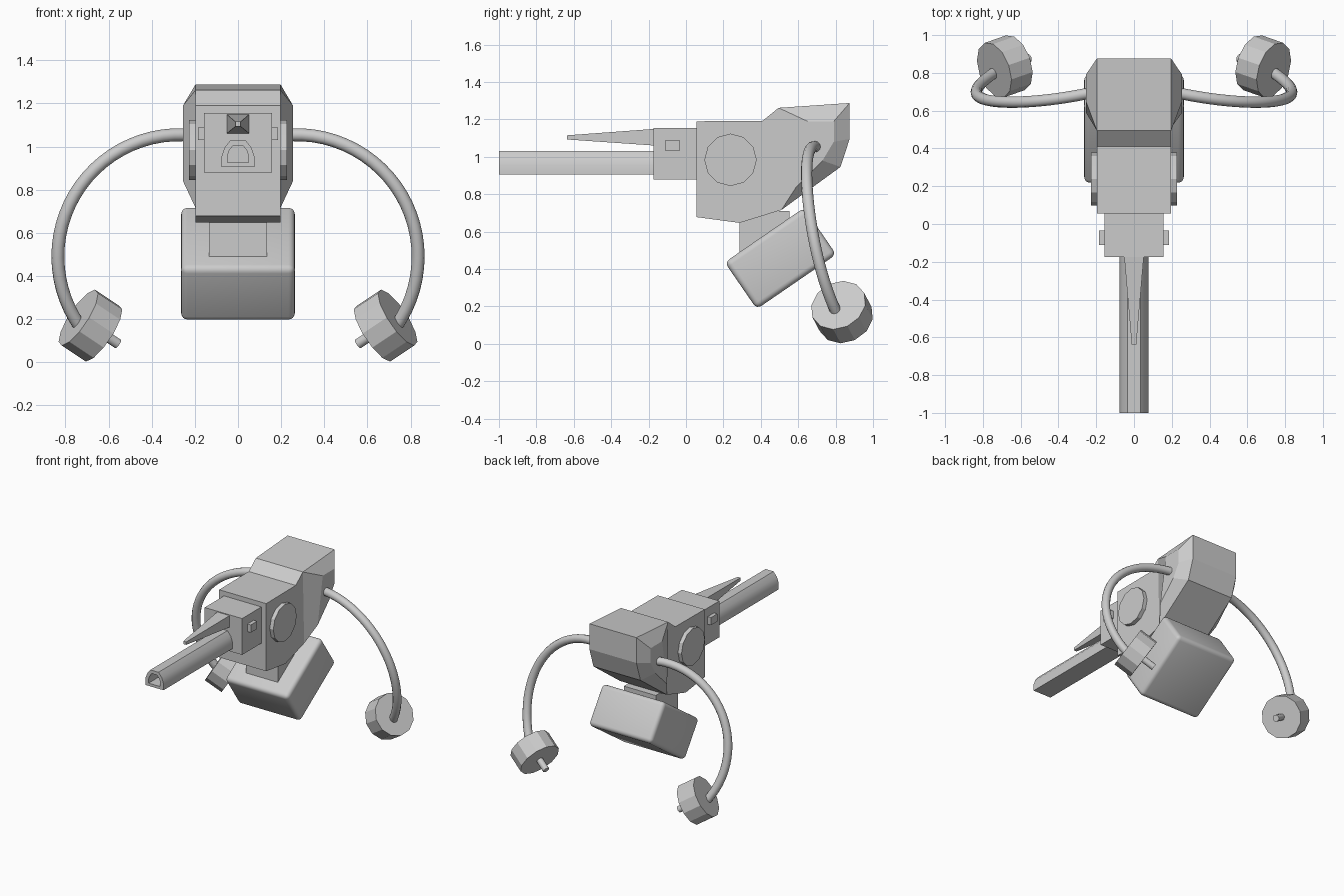
import bpy, bmesh, math
from mathutils import Vector, Matrix

if "Cube" in bpy.data.objects:
    bpy.data.objects.remove(bpy.data.objects["Cube"])


def add_object(name, bm, smooth=None):
    bmesh.ops.recalc_face_normals(bm, faces=bm.faces)
    me = bpy.data.meshes.new(name)
    bm.to_mesh(me)
    bm.free()
    ob = bpy.data.objects.new(name, me)
    bpy.context.collection.objects.link(ob)
    if smooth:
        bpy.ops.object.select_all(action='DESELECT')
        ob.select_set(True)
        bpy.context.view_layer.objects.active = ob
        bpy.ops.object.shade_smooth_by_angle(angle=math.radians(smooth))
    return ob


def loft(name, loops, smooth=None):
    """Skin consecutive loops of points and cap both ends."""
    bm = bmesh.new()
    rings = [[bm.verts.new(p) for p in loop] for loop in loops]
    n = len(rings[0])
    for a, b in zip(rings, rings[1:]):
        for i in range(n):
            j = (i + 1) % n
            bm.faces.new((a[i], a[j], b[j], b[i]))
    bm.faces.new(rings[0])
    bm.faces.new(rings[-1])
    return add_object(name, bm, smooth)


def side(profile, x):
    return [(x, y, z) for y, z in profile]


def rect(y, hx, z0, z1):
    return [(-hx, y, z0), (hx, y, z0), (hx, y, z1), (-hx, y, z1)]


def box(name, centre, size, rot=0, bevel=0):
    bm = bmesh.new()
    bmesh.ops.create_cube(bm, size=1, matrix=Matrix.Diagonal((*size, 1)))
    if bevel:
        bmesh.ops.bevel(bm, geom=bm.edges[:], offset=bevel, segments=4,
                        profile=0.5, affect='EDGES')
    bm.transform(Matrix.Translation(centre) @ Matrix.Rotation(rot, 4, 'X'))
    return add_object(name, bm, 40 if bevel else None)


def cylinder(name, p0, p1, r, sides, smooth=None):
    p0, p1 = Vector(p0), Vector(p1)
    d = p1 - p0
    bm = bmesh.new()
    bmesh.ops.create_cone(bm, cap_ends=True, segments=sides, radius1=r,
                          radius2=r, depth=d.length)
    bm.transform(Matrix.Translation((p0 + p1) / 2)
                 @ d.to_track_quat('Z', 'Y').to_matrix().to_4x4())
    return add_object(name, bm, smooth)


# Main body and rear housing with sloped side bulges
loft("main_body", [side([(.056, 1.19), (.41, 1.193), (.495, 1.262),
                         (.51, .716), (.286, .647), (.056, .678)], x)
                   for x in (-.197, .197)])
outer = [(.495, 1.262), (.875, 1.288), (.875, 1.096), (.826, .946), (.51, .716)]
bulge = [(.65, 1.19), (.79, 1.19), (.79, 1.08), (.73, .98), (.59, .84)]
loft("rear_housing", [side(bulge, -.255), side(outer, -.197),
                      side(outer, .197), side(bulge, .255)])

# Front block and tapered sight
box("front_block", (0, -.055, 1.017), (.314, .24, .275))
loft("sight", [rect(-.16, .053, 1.06, 1.15), rect(-.637, .012, 1.093, 1.115)])

# Hollow barrel with a flat base and arched top
half = [(.076, .905), (.076, .955), (.062, .995), (.034, 1.03)]
arch = half + [(-x, z) for x, z in reversed(half)]


def ring(y, k):
    return [(x * k, y, .962 + (z - .962) * k) for x, z in arch]


loft("barrel", [ring(-.16, 1), ring(-1, 1), ring(-1, .64), ring(-.88, .64)], 35)

# Neck and tilted rounded magazine
box("neck", (0, .419, .59), (.268, .268, .24))
box("magazine", (0, .505, .457), (.527, .515, .303), math.radians(34.5), .03)

# Mirrored side parts
for s, tag in ((1, "right"), (-1, "left")):
    box(f"side_stud_{tag}", (s * .165, -.073, 1.06), (.04, .075, .058))
    cylinder(f"side_disc_{tag}", (s * .18, .238, .984),
             (s * .227, .238, .984), .14, 12)

    # Curved arm
    cu = bpy.data.curves.new(f"arm_{tag}", 'CURVE')
    cu.dimensions = '3D'
    cu.bevel_depth = .03
    cu.bevel_resolution = 4
    cu.use_fill_caps = True
    sp = cu.splines.new('POLY')
    n = 26
    sp.points.add(n - 1)
    for i, p in enumerate(sp.points):
        t = i / (n - 1) * 1.04
        a = math.radians(92 - 123 * t)
        p.co = (s * (.27 + .565 * math.cos(a)), .69 - .252 * t + .352 * t * t,
                .49 + .565 * math.sin(a), 1)
    sp.use_smooth = True
    bpy.context.collection.objects.link(bpy.data.objects.new(f"arm_{tag}", cu))

    # Pod with a peg on its inner face
    c = Vector((s * .684, .834, .17))
    ax = Vector((s * .8, -.28, .53)).normalized()
    cylinder(f"pod_{tag}", c - ax * .07, c + ax * .07, .153, 12)
    cylinder(f"pod_peg_{tag}", c, c - ax * .16, .024, 12, 40)
